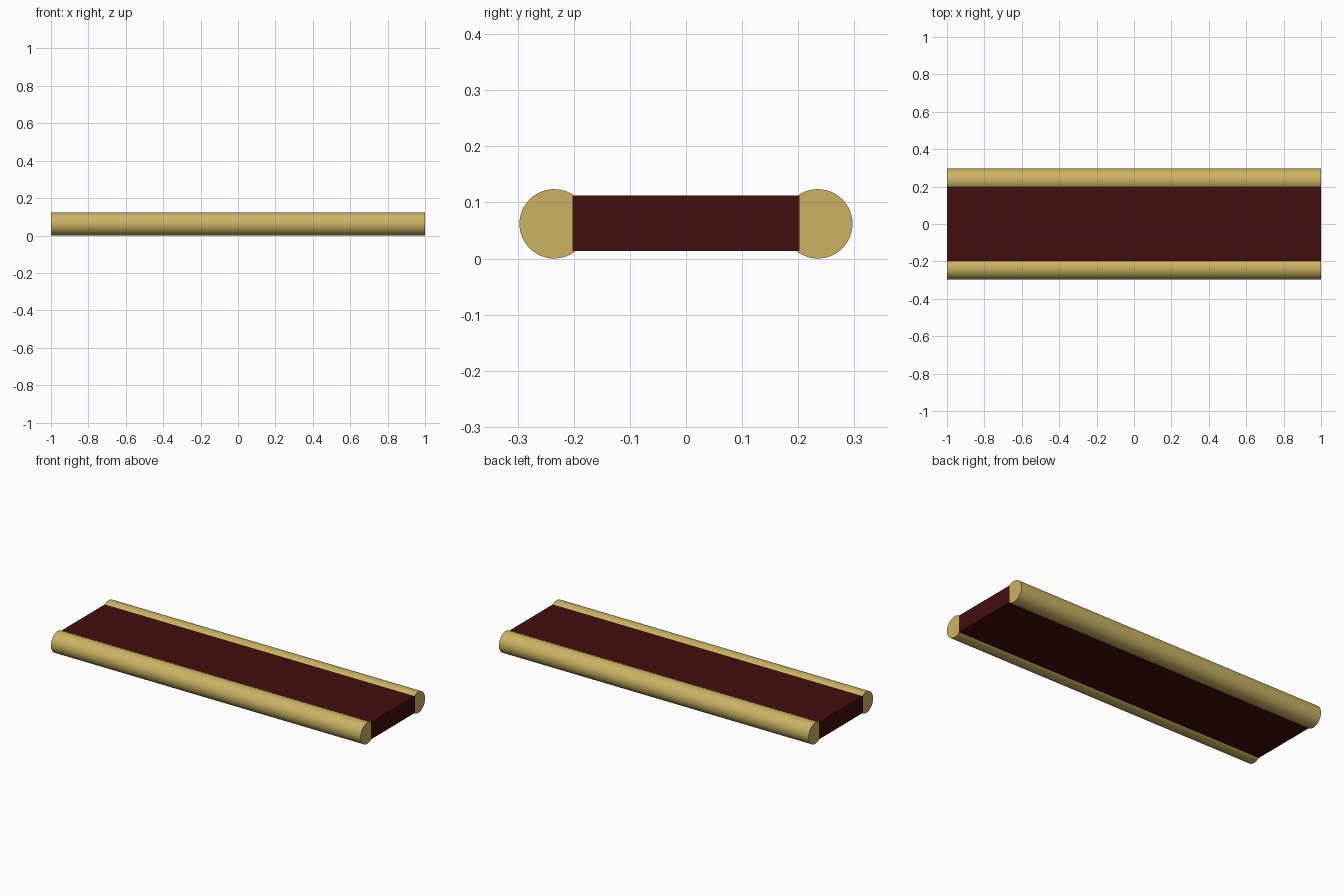
import bpy
import math

if "Cube" in bpy.data.objects:
    bpy.data.objects.remove(bpy.data.objects["Cube"])


def material(name, colour):
    m = bpy.data.materials.new(name)
    m.diffuse_color = (*colour, 1.0)
    m.use_nodes = True
    m.node_tree.nodes["Principled BSDF"].inputs["Base Color"].default_value = m.diffuse_color
    return m


gold = material("gold", (0.60, 0.45, 0.13))
maroon = material("dark maroon", (0.056, 0.0045, 0.0045))

RADIUS = 0.0618

# Flat central slab, flush with the rail ends
bpy.ops.mesh.primitive_cube_add(size=1, location=(0, 0, 0.0625))
slab = bpy.context.object
slab.name = "centre_slab"
slab.scale = (2.0, 0.404, 0.099)
bpy.ops.object.transform_apply(location=False, rotation=False, scale=True)
slab.data.materials.append(maroon)

# Round rails along both long edges
for name, side in (("front_rail", -1), ("back_rail", 1)):
    bpy.ops.mesh.primitive_cylinder_add(
        vertices=64, radius=RADIUS, depth=1.999,
        location=(0, side * 0.235, RADIUS), rotation=(0, math.pi / 2, 0))
    rail = bpy.context.object
    rail.name = name
    rail.data.materials.append(gold)
    bpy.ops.object.shade_smooth_by_angle(angle=math.radians(30))
